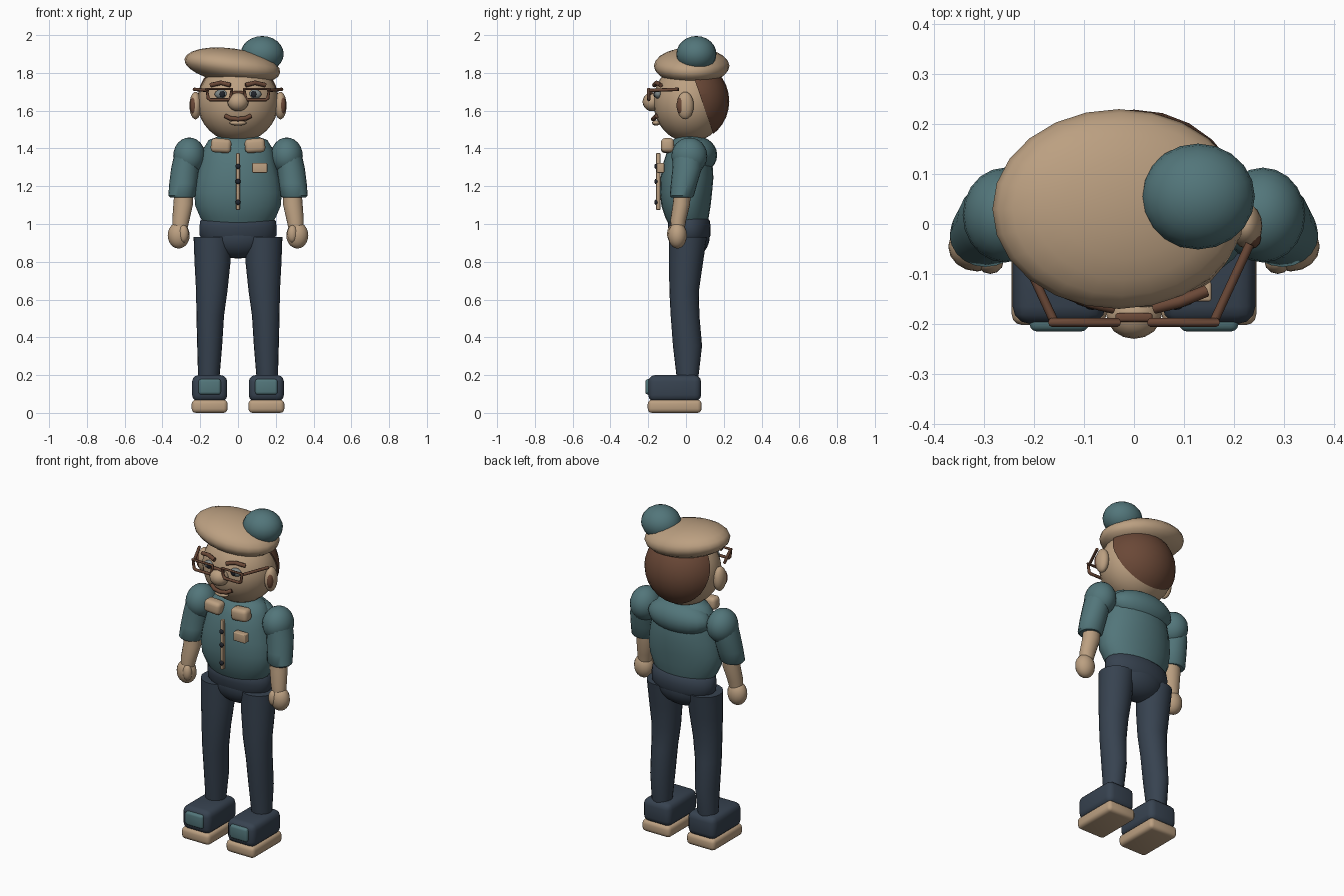
import bpy, bmesh
from math import sin, cos, pi, radians
from mathutils import Vector

cube = bpy.data.objects.get("Cube")
if cube:
    bpy.data.objects.remove(cube, do_unlink=True)


def material(name, rgb):
    m = bpy.data.materials.new(name)
    m.use_nodes = True
    m.diffuse_color = (*rgb, 1)
    m.node_tree.nodes["Principled BSDF"].inputs["Base Color"].default_value = (*rgb, 1)
    return m


tan = material("tan", (0.50, 0.35, 0.22))
teal = material("teal", (0.085, 0.18, 0.195))
navy = material("navy", (0.038, 0.055, 0.08))
brown = material("brown", (0.145, 0.065, 0.038))
grey = material("eye grey", (0.20, 0.23, 0.23))
dark = material("dark", (0.015, 0.018, 0.025))


def finish(name, bm, mat, angle=45):
    bmesh.ops.recalc_face_normals(bm, faces=bm.faces)
    me = bpy.data.meshes.new(name)
    bm.to_mesh(me)
    bm.free()
    me.materials.append(mat)
    ob = bpy.data.objects.new(name, me)
    bpy.context.collection.objects.link(ob)
    bpy.ops.object.select_all(action='DESELECT')
    ob.select_set(True)
    bpy.context.view_layer.objects.active = ob
    bpy.ops.object.shade_smooth_by_angle(angle=radians(angle))
    return ob


def ball(name, loc, radii, mat, rot=(0, 0, 0), seg=20, rings=12, cut=None):
    """Ellipsoid, optionally trimmed by a plane (point, normal kept)."""
    bm = bmesh.new()
    bmesh.ops.create_uvsphere(bm, u_segments=seg, v_segments=rings, radius=1)
    for v in bm.verts:
        v.co = Vector([a * b for a, b in zip(v.co, radii)])
    if cut:
        res = bmesh.ops.bisect_plane(bm, geom=bm.verts[:] + bm.edges[:] + bm.faces[:],
                                     plane_co=Vector(cut[0]) - Vector(loc),
                                     plane_no=cut[1], clear_inner=True)
        edges = [e for e in res["geom_cut"] if isinstance(e, bmesh.types.BMEdge)]
        bmesh.ops.edgeloop_fill(bm, edges=edges)
    ob = finish(name, bm, mat, 60)
    ob.location, ob.rotation_euler = loc, rot
    return ob


def box(name, loc, size, mat, bevel=0.01, rot=(0, 0, 0)):
    bm = bmesh.new()
    bmesh.ops.create_cube(bm, size=1)
    for v in bm.verts:
        v.co = Vector([a * b for a, b in zip(v.co, size)])
    bmesh.ops.bevel(bm, geom=bm.edges[:], offset=bevel, segments=3,
                    profile=0.5, affect='EDGES')
    ob = finish(name, bm, mat)
    ob.location, ob.rotation_euler = loc, rot
    return ob


def loft(name, sections, mat, side=1, seg=20):
    """Skin of elliptical sections (x, y, z, rx, ry) with flat ends."""
    bm = bmesh.new()
    rings = [[bm.verts.new((side * x + rx * cos(2 * pi * i / seg),
                            y + ry * sin(2 * pi * i / seg), z)) for i in range(seg)]
             for x, y, z, rx, ry in sections]
    for a, b in zip(rings, rings[1:]):
        for i in range(seg):
            j = (i + 1) % seg
            bm.faces.new((a[i], a[j], b[j], b[i]))
    bm.faces.new(rings[0])
    bm.faces.new(rings[-1])
    return finish(name, bm, mat)


def rod(name, points, radius, mat, closed=False):
    cu = bpy.data.curves.new(name, 'CURVE')
    cu.dimensions = '3D'
    cu.bevel_depth, cu.bevel_resolution, cu.use_fill_caps = radius, 2, True
    sp = cu.splines.new('POLY')
    sp.points.add(len(points) - 1)
    for p, co in zip(sp.points, points):
        p.co = (*co, 1)
    sp.use_cyclic_u = closed
    cu.materials.append(mat)
    ob = bpy.data.objects.new(name, cu)
    bpy.context.collection.objects.link(ob)
    bpy.ops.object.select_all(action='DESELECT')
    ob.select_set(True)
    bpy.context.view_layer.objects.active = ob
    bpy.ops.object.convert(target='MESH')
    bpy.ops.object.shade_smooth_by_angle(angle=radians(50))


# Head, hair and hat
ball("head", (0, 0.02, 1.65), (0.215, 0.193, 0.212), tan, seg=24, rings=16)
ball("hair", (0, 0.022, 1.655), (0.222, 0.207, 0.215), brown, seg=24, rings=16,
     cut=((0, 0.035, 1.8), (0, 0.29, 0.1)))
ball("beret", (-0.03, 0.03, 1.842), (0.256, 0.2, 0.092), tan, rot=(0, radians(8), 0), seg=24)
ball("pompom", (0.128, 0.055, 1.905), (0.114, 0.106, 0.095), teal)

# Face
ball("nose", (0, -0.18, 1.652), (0.056, 0.05, 0.05), tan, seg=16, rings=10)
rod("mouth", [(-0.068, -0.155, 1.577), (-0.04, -0.168, 1.564), (0, -0.174, 1.56),
              (0.04, -0.168, 1.564), (0.068, -0.155, 1.577)], 0.012, brown)
ball("lower_lip", (0, -0.158, 1.54), (0.045, 0.022, 0.014), tan, seg=12, rings=8)
box("glasses_bridge", (0, -0.187, 1.70), (0.075, 0.018, 0.018), brown, 0.006)

# Torso and shirt details
loft("shirt", [(0, 0.01, 1.0, 0.175, 0.10), (0, 0.005, 1.04, 0.2, 0.115),
               (0, 0, 1.1, 0.226, 0.13), (0, 0, 1.17, 0.232, 0.138),
               (0, 0.005, 1.25, 0.22, 0.14), (0, 0.01, 1.33, 0.2, 0.13),
               (0, 0.015, 1.4, 0.185, 0.112), (0, 0.02, 1.45, 0.155, 0.09),
               (0, 0.02, 1.47, 0.1, 0.06)], teal, seg=24)
ball("shirt_yoke", (0, 0.06, 1.37), (0.2, 0.105, 0.098), teal)
box("placket", (0, -0.147, 1.23), (0.019, 0.022, 0.3), tan, 0.004)
for i, z in enumerate((1.31, 1.23, 1.12)):
    ball(f"button_{i + 1}", (0, -0.158, z), (0.014, 0.01, 0.014), dark, seg=12, rings=8)
box("chest_pocket", (0.115, -0.135, 1.302), (0.08, 0.04, 0.052), tan, 0.005)

# Trousers
loft("waistband", [(0, 0.02, 0.925, 0.188, 0.1), (0, 0.02, 0.945, 0.203, 0.11),
                   (0, 0.018, 0.985, 0.205, 0.112), (0, 0.015, 1.02, 0.2, 0.112),
                   (0, 0.015, 1.035, 0.188, 0.1)], navy, seg=24)
ball("pelvis", (0, 0.018, 0.94), (0.175, 0.108, 0.118), navy)

for s, side in ((1, "left"), (-1, "right")):
    # Ears, eyes and spectacles
    ball(f"{side}_ear", (s * 0.225, -0.004, 1.632), (0.032, 0.045, 0.073), tan, seg=16)
    ball(f"{side}_inner_ear", (s * 0.235, -0.028, 1.632), (0.02, 0.022, 0.045), brown, seg=12)
    ball(f"{side}_eye", (s * 0.088, -0.147, 1.692), (0.036, 0.02, 0.024), grey, seg=16)
    ball(f"{side}_pupil", (s * 0.083, -0.164, 1.692), (0.015, 0.008, 0.017), dark, seg=12)
    rod(f"{side}_eyebrow", [(s * 0.04, -0.168, 1.74), (s * 0.09, -0.156, 1.753),
                            (s * 0.145, -0.134, 1.74)], 0.012, brown)
    rod(f"{side}_glasses_rim", [(s * x, -0.197, z) for x, z in
                                ((0.04, 1.672), (0.05, 1.663), (0.148, 1.663), (0.158, 1.672),
                                 (0.165, 1.72), (0.033, 1.72))], 0.009, brown, True)
    rod(f"{side}_glasses_temple", [(s * 0.16, -0.195, 1.712), (s * 0.232, -0.04, 1.718)],
        0.009, brown)
    # Bow tie wing
    box(f"{side}_bow_wing", (s * 0.09, -0.098, 1.42), (0.108, 0.07, 0.075), tan, 0.022,
        (0, s * radians(-4), 0))
    # Arm
    ball(f"{side}_shoulder", (s * 0.258, 0.018, 1.365), (0.085, 0.095, 0.098), teal)
    loft(f"{side}_sleeve", [(0.297, -0.022, 1.145, 0.062, 0.056), (0.297, -0.022, 1.155, 0.072, 0.064),
                            (0.29, -0.01, 1.22, 0.074, 0.07), (0.28, 0.006, 1.3, 0.074, 0.078),
                            (0.268, 0.012, 1.37, 0.07, 0.08)], teal, s)
    loft(f"{side}_forearm", [(0.308, -0.045, 0.97, 0.038, 0.036), (0.302, -0.04, 1.03, 0.046, 0.042),
                             (0.29, -0.024, 1.11, 0.052, 0.046), (0.287, -0.02, 1.18, 0.05, 0.044)],
         tan, s, 16)
    ball(f"{side}_hand", (s * 0.314, -0.045, 0.945), (0.058, 0.05, 0.07), tan, seg=16)
    ball(f"{side}_thumb", (s * 0.288, -0.075, 0.953), (0.027, 0.025, 0.046), tan, seg=12)
    # Leg
    loft(f"{side}_trouser_leg", [(0.155, 0.008, 0.18, 0.056, 0.056), (0.15, 0.008, 0.36, 0.066, 0.077),
                                 (0.147, -0.005, 0.52, 0.073, 0.076), (0.139, -0.01, 0.65, 0.083, 0.078),
                                 (0.135, 0.0, 0.8, 0.095, 0.09), (0.135, 0.01, 0.935, 0.1, 0.1)],
         navy, s)
    # Shoe
    box(f"{side}_sole", (s * 0.15, -0.06, 0.04), (0.19, 0.285, 0.07), tan, 0.022)
    box(f"{side}_shoe", (s * 0.15, -0.06, 0.135), (0.186, 0.28, 0.14), navy, 0.035)
    box(f"{side}_shoe_patch", (s * 0.15, -0.192, 0.143), (0.118, 0.046, 0.082), teal, 0.014)

# Stand everything on the ground
for ob in bpy.context.scene.objects:
    if ob.type == 'MESH':
        ob.location.z -= 0.005
